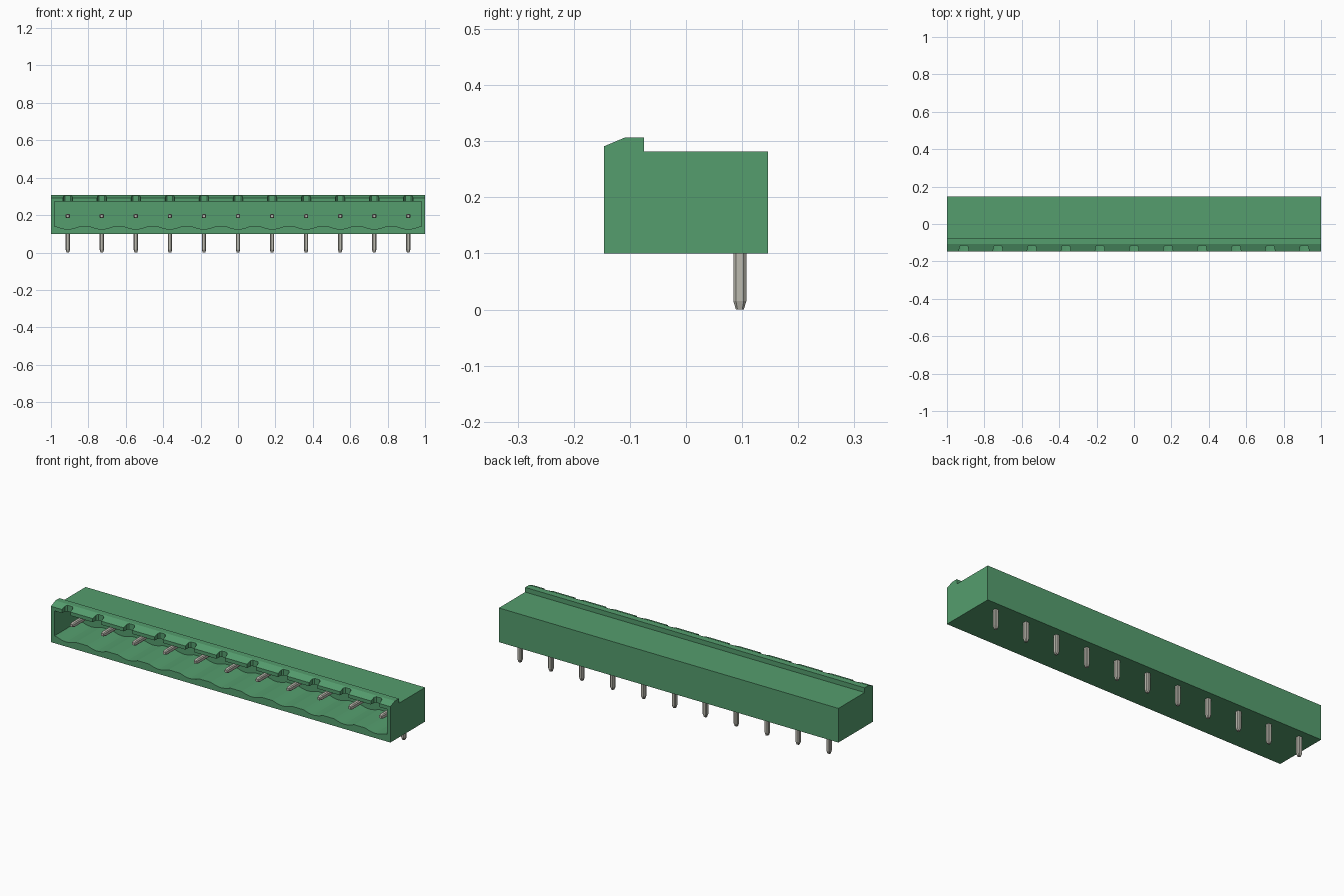
import bpy, bmesh, math
from mathutils import Vector, Matrix

cube = bpy.data.objects.get("Cube")
if cube:
    bpy.data.objects.remove(cube, do_unlink=True)

COUNT, PITCH = 11, 0.182
CENTRES = [(i - (COUNT - 1) / 2) * PITCH for i in range(COUNT)]


def material(name, colour):
    m = bpy.data.materials.new(name)
    m.use_nodes = True
    m.diffuse_color = colour
    m.node_tree.nodes["Principled BSDF"].inputs["Base Color"].default_value = colour
    return m


GREEN = material("housing green", (0.09, 0.34, 0.155, 1))
METAL = material("tin grey", (0.50, 0.49, 0.43, 1))


def finish(name, bm, mat):
    bmesh.ops.recalc_face_normals(bm, faces=bm.faces)
    mesh = bpy.data.meshes.new(name)
    bm.to_mesh(mesh)
    bm.free()
    mesh.materials.append(mat)
    obj = bpy.data.objects.new(name, mesh)
    bpy.context.collection.objects.link(obj)
    return obj


def prism(bm, outline, offset):
    """Extrude a closed outline of 3D points along an offset."""
    face = bm.faces.new([bm.verts.new(p) for p in outline])
    made = bmesh.ops.extrude_face_region(bm, geom=[face], use_keep_orig=True)
    moved = [v for v in made["geom"] if isinstance(v, bmesh.types.BMVert)]
    bmesh.ops.translate(bm, verts=moved, vec=offset)


def cut(target, cutter):
    mod = target.modifiers.new("cut", "BOOLEAN")
    mod.operation, mod.solver, mod.object = "DIFFERENCE", "EXACT", cutter
    bpy.context.view_layer.objects.active = target
    bpy.ops.object.modifier_apply(modifier=mod.name)
    bpy.data.objects.remove(cutter, do_unlink=True)


# Housing: side profile with the raised front lip
profile = [(-0.146, 0.1), (0.146, 0.1), (0.146, 0.282), (-0.075, 0.282),
           (-0.075, 0.307), (-0.108, 0.307), (-0.146, 0.291)]
bm = bmesh.new()
prism(bm, [(-1, y, z) for y, z in profile], (2, 0, 0))
housing = finish("housing", bm, GREEN)

# Front cavity with a shallow scallop under every contact
floor, dip, half = 0.138, 0.013, 0.058
outline = [(-0.98, 0.272), (-0.98, floor)]
for c in CENTRES:
    for k in range(9):
        t = k / 4 - 1
        outline.append((c + half * t, floor - dip * math.cos(t * math.pi / 2)))
outline += [(0.98, floor), (0.98, 0.272)]
bm = bmesh.new()
prism(bm, [(x, -0.2, z) for x, z in outline], (0, 0.265, 0))
cut(housing, finish("cavity_cutter", bm, GREEN))

# Tapered notches through the lip
bm = bmesh.new()
for c in CENTRES:
    notch = [(-0.027, -0.16), (0.027, -0.16), (0.023, -0.122),
             (0.015, -0.114), (-0.015, -0.114), (-0.023, -0.122)]
    prism(bm, [(c + x, y, 0.25) for x, y in notch], (0, 0, 0.1))
cut(housing, finish("notch_cutter", bm, GREEN))


def pin(name, base, direction, length):
    """Square pin with chamfered corners and a tapered tip."""
    bm = bmesh.new()
    rings = []
    for along, w in ((0, 0.0115), (length - 0.015, 0.0115), (length, 0.007)):
        a = w * 0.6
        ring = [(w, -a), (w, a), (a, w), (-a, w), (-w, a), (-w, -a), (-a, -w), (a, -w)]
        rings.append([bm.verts.new((x, y, along)) for x, y in ring])
    for low, high in zip(rings, rings[1:]):
        for i in range(8):
            j = (i + 1) % 8
            bm.faces.new((low[i], low[j], high[j], high[i]))
    bm.faces.new(rings[0])
    bm.faces.new(rings[-1])
    turn = Vector((0, 0, 1)).rotation_difference(Vector(direction)).to_matrix().to_4x4()
    bm.transform(Matrix.Translation(base) @ turn)
    return finish(name, bm, METAL)


# Contacts: one leg down to the board and one blade forward per position
for n, c in enumerate(CENTRES, 1):
    pin(f"solder_leg_{n}", (c, 0.096, 0.11), (0, 0, -1), 0.11)
    pin(f"contact_blade_{n}", (c, 0.075, 0.195), (0, -1, 0), 0.177)
